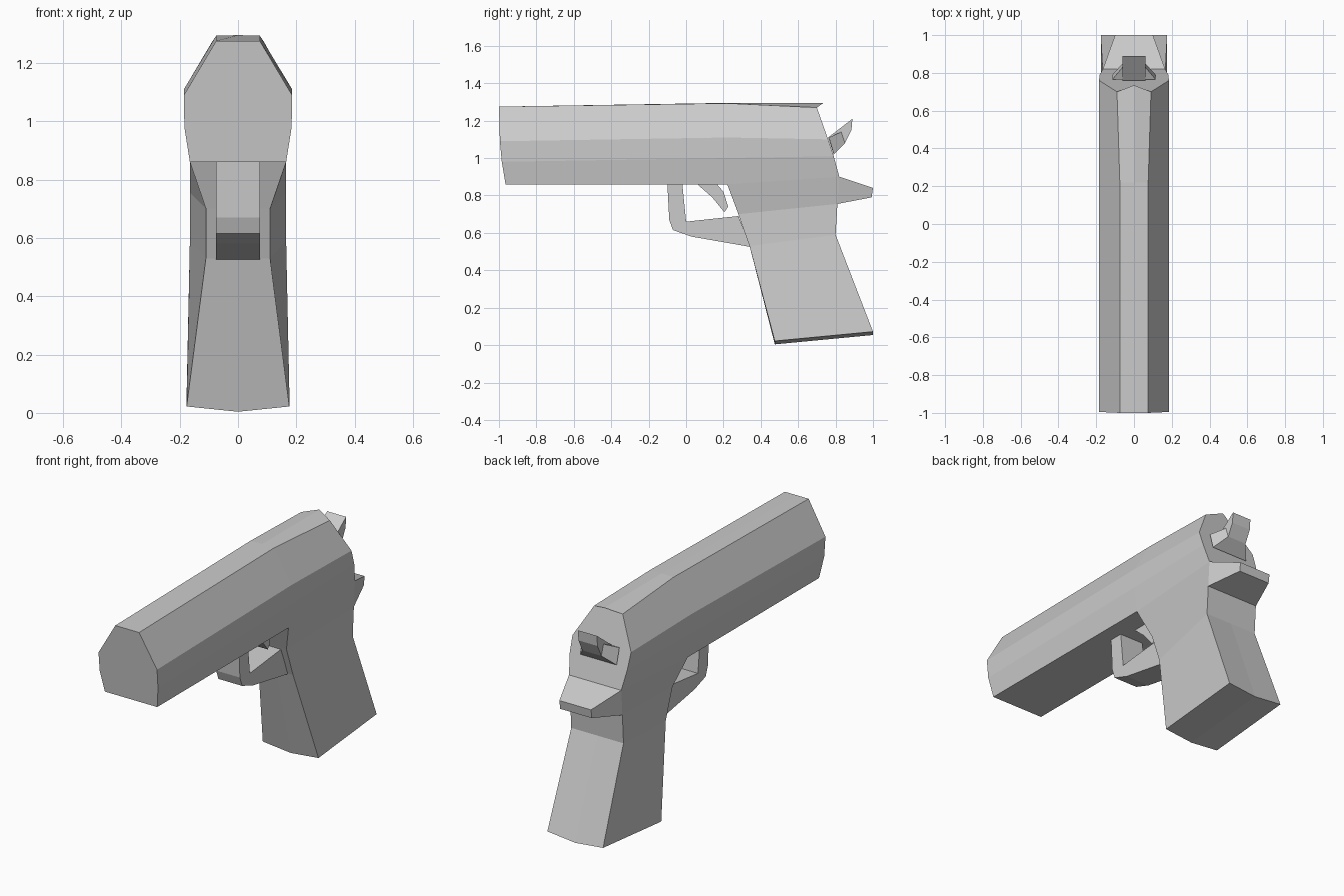
import bpy, bmesh

if "Cube" in bpy.data.objects:
    bpy.data.objects.remove(bpy.data.objects["Cube"])


def finish(name, bm):
    bmesh.ops.remove_doubles(bm, verts=bm.verts[:], dist=1e-5)
    bmesh.ops.recalc_face_normals(bm, faces=bm.faces[:])
    mesh = bpy.data.meshes.new(name)
    bm.to_mesh(mesh)
    bm.free()
    ob = bpy.data.objects.new(name, mesh)
    bpy.context.collection.objects.link(ob)
    return ob


def loft(name, rings, start=True, end=True, skip=()):
    """Join closed rings; skip holds (segment, side) pairs left open inside."""
    bm = bmesh.new()
    vs = [[bm.verts.new(p) for p in r] for r in rings]
    n = len(rings[0])
    for s in range(len(vs) - 1):
        for i in range(n):
            if (s, i) not in skip:
                j = (i + 1) % n
                bm.faces.new((vs[s][i], vs[s][j], vs[s + 1][j], vs[s + 1][i]))
    # Caps are split along the centre line
    h = n // 2
    for use, r in ((start, vs[0]), (end, vs[-1])):
        if use:
            if n % 2:
                bm.faces.new(r)
            else:
                bm.faces.new([r[i % n] for i in (1, 2, 3, 4)])
                bm.faces.new([r[i % n] for i in (4, 5, 0, 1)])
    return finish(name, bm)


def block(name, rings):
    """Tapered box from two (half width, upper y/z, lower y/z) ends."""
    bm = bmesh.new()
    vs = [[bm.verts.new(p) for p in ((-w, *a), (w, *a), (w, *b), (-w, *b))]
          for w, a, b in rings]
    for i in range(4):
        j = (i + 1) % 4
        bm.faces.new((vs[0][i], vs[0][j], vs[1][j], vs[1][i]))
    bm.faces.new(vs[0])
    bm.faces.new(vs[1])
    return finish(name, bm)


def prism(name, profile, w):
    """Side profile (y, z) extruded to half width w."""
    bm = bmesh.new()
    f = bm.faces.new([bm.verts.new((-w, y, z)) for y, z in profile])
    ext = bmesh.ops.extrude_face_region(bm, geom=[f])["geom"]
    bmesh.ops.translate(bm, vec=(2 * w, 0, 0),
                        verts=[v for v in ext if isinstance(v, bmesh.types.BMVert)])
    bmesh.ops.triangulate(bm, faces=[f for f in bm.faces if len(f.verts) > 4])
    return finish(name, bm)


def mirrored(half):
    """Top-centre-first half section completed across x = 0."""
    return half + [(-x, y, z) for x, y, z in half[:0:-1]]


# Slide: muzzle, middle and rear sections, open where it meets the frame
slide_sections = [
    [(0, -1, 1.275), (.075, -1, 1.275), (.185, -.995, 1.09), (.184, -.985, .98), (.165, -.965, .86)],
    [(0, .22, 1.295), (.075, .22, 1.293), (.185, .22, 1.11), (.184, .22, 1.0), (.165, .22, .86)],
    [(0, .735, 1.295), (.09, .70, 1.27), (.185, .76, 1.10), (.182, .79, 1.01), (.165, .82, .90)],
]
loft("slide", [mirrored(s) for s in slide_sections], skip={(1, 4)})

# Grip: rows of front y/z/half width, back y/z/half width, centre drop
grip_rows = [
    (.22, .86, .165, .82, .90, .165, 0),
    (.28, .70, .11, .81, .755, .165, 0),
    (.34, .53, .11, .80, .59, .165, 0),
    (.475, .022, .176, 1.0, .072, .176, .018),
]
loft("grip", [[(-fw, fy, fz), (0, fy, fz - d), (fw, fy, fz),
               (bw, by, bz), (0, by, bz - d), (-bw, by, bz)]
              for fy, fz, fw, by, bz, bw, d in grip_rows], start=False)

# Tang behind the grip
block("tang", [(.165, (.82, .90), (.81, .755)), (.10, (1.0, .84), (.993, .79))])

# Trigger guard and trigger
prism("trigger_guard", [(-.10, .86), (-.09, .67), (-.07, .615), (.03, .58), (.345, .525),
                        (.28, .69), (0, .66), (-.02, .86)], .075)
prism("trigger", [(.06, .86), (.14, .79), (.205, .71), (.225, .74), (.20, .82), (.165, .86)], .045)

# Hammer: flared base with a raised spur
block("hammer_base", [(.115, (.765, 1.11), (.79, 1.02)), (.06, (.83, 1.14), (.85, 1.08))])
prism("hammer_spur", [(.76, 1.11), (.89, 1.21), (.885, 1.15), (.85, 1.08), (.79, 1.02)], .06)
